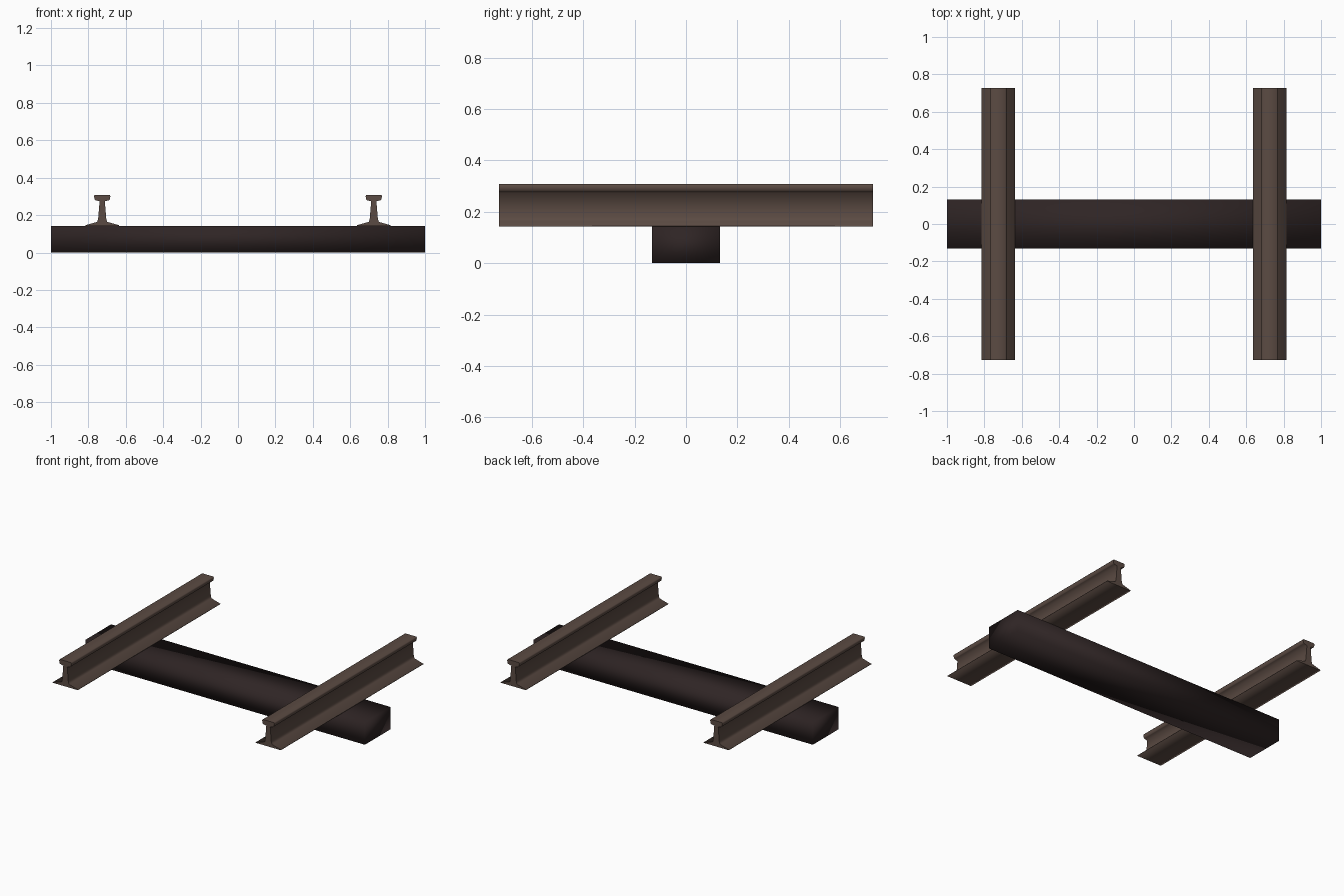
import bpy, bmesh

if "Cube" in bpy.data.objects:
    bpy.data.objects.remove(bpy.data.objects["Cube"])


def material(name, rgb):
    m = bpy.data.materials.new(name)
    m.diffuse_color = (*rgb, 1)
    m.use_nodes = True
    m.node_tree.nodes["Principled BSDF"].inputs["Base Color"].default_value = m.diffuse_color
    return m


def extrude_profile(name, pts, axis, length, mat, sharp_ends):
    """Extrude a closed cross-section along x or y, centred on the origin."""
    bm = bmesh.new()
    place = (lambda u, z: (-length / 2, u, z)) if axis == "x" else (lambda u, z: (u, -length / 2, z))
    face = bm.faces.new([bm.verts.new(place(u, z)) for u, z in pts])
    ext = bmesh.ops.extrude_face_region(bm, geom=[face])
    moved = [g for g in ext["geom"] if isinstance(g, bmesh.types.BMVert)]
    bmesh.ops.translate(bm, verts=moved, vec=(length, 0, 0) if axis == "x" else (0, length, 0))
    bmesh.ops.recalc_face_normals(bm, faces=bm.faces)
    i = "xyz".index(axis)
    for f in bm.faces:
        f.smooth = True
        # end caps keep a crisp edge
        if sharp_ends and abs(f.normal[i]) > 0.9:
            for e in f.edges:
                e.smooth = False
    mesh = bpy.data.meshes.new(name)
    bm.to_mesh(mesh)
    bm.free()
    mesh.materials.append(mat)
    ob = bpy.data.objects.new(name, mesh)
    bpy.context.collection.objects.link(ob)
    return ob


steel = material("rusty steel", (0.105, 0.070, 0.056))
wood = material("dark timber", (0.028, 0.018, 0.018))

# Wooden sleeper, softly shaded box
W, H = 0.132, 0.143
extrude_profile("sleeper", [(-W, 0), (W, 0), (W, H), (-W, H)], "x", 2.0, wood, False)

# Rail cross-section: foot, web, head (right half, mirrored for the left)
half = [(0.090, 0.143), (0.090, 0.146), (0.027, 0.164), (0.022, 0.178), (0.014, 0.274),
        (0.036, 0.279), (0.040, 0.283), (0.044, 0.302), (0.039, 0.308)]
profile = half + [(-x, z) for x, z in reversed(half)]

# Two rails
for side, name in ((-1, "left_rail"), (1, "right_rail")):
    rail = extrude_profile(name, profile, "y", 1.456, steel, True)
    rail.location.x = side * 0.726
